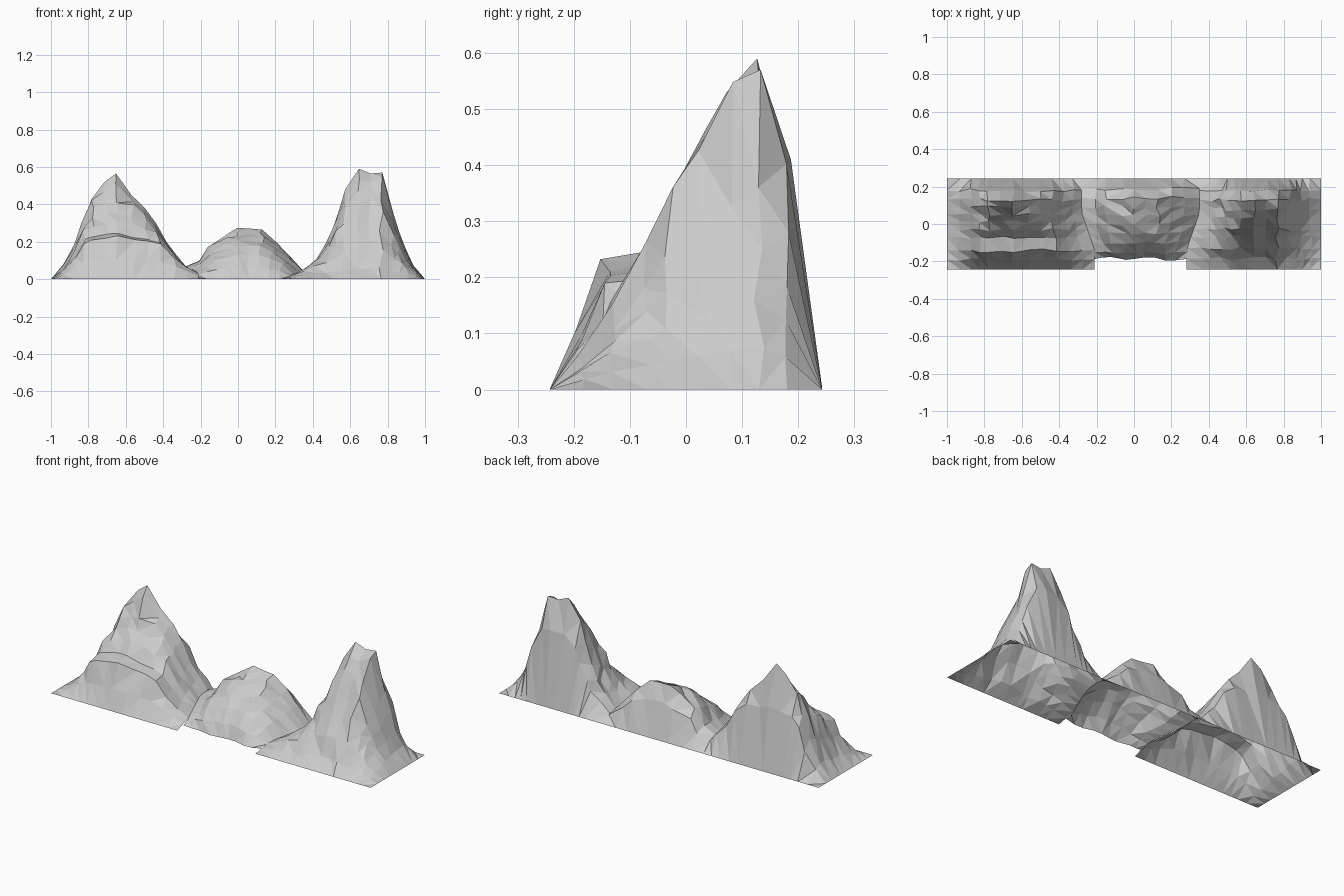
import bpy, random

if "Cube" in bpy.data.objects:
    bpy.data.objects.remove(bpy.data.objects["Cube"])

random.seed(7)

rock = bpy.data.materials.new("grey_rock")
rock.diffuse_color = (0.6, 0.6, 0.6, 1)
rock.use_nodes = True
rock.node_tree.nodes["Principled BSDF"].inputs["Base Color"].default_value = rock.diffuse_color


def interp(pts, v):
    """Piecewise-linear lookup in a list of (position, height)."""
    if v <= pts[0][0]:
        return pts[0][1]
    for (a, ha), (b, hb) in zip(pts, pts[1:]):
        if v <= b:
            return ha + (hb - ha) * (v - a) / (b - a)
    return pts[-1][1]


# Depth profile shared by the low slopes and the valleys (fraction of height)
FOOT = [(-0.243, 0), (-0.19, 0.25), (-0.1, 0.6), (0, 0.8), (0.13, 1), (0.19, 0.75), (0.243, 0)]


def valley_shift(y):
    """Valleys bend towards the middle hill near the front."""
    return 0.07 * min(1, max(0, (0.06 - y) / 0.2))


def mountain(name, ridge, depth, bend_left, bend_right, broad, front=None):
    """Open faceted sheet: ridge = skyline along x, depth = section along y.
    broad blends from a pointed cone (0) to a wide shoulder (1)."""
    peak = max(h for _, h in depth)
    xs = [p[0] for p in ridge]
    ys = [p[0] for p in depth]
    rows, cols = len(ys), len(xs)
    verts = []
    for i, x0 in enumerate(xs):
        u = i / (cols - 1)
        for j, y0 in enumerate(ys):
            edge = i in (0, cols - 1)
            inner = not edge and 0 < j < rows - 1
            crest = depth[j][1] == peak
            x, y = x0, y0
            if inner:
                x += random.uniform(-0.012, 0.012) * (0.3 if crest else 1)
                y += random.uniform(-0.01, 0.01)
            h = ridge[i][1]
            t = min(1, h / (0.5 * peak))
            foot = h * interp(FOOT, y0)
            cone = foot * (1 - t) + h * depth[j][1] / peak * t
            wide = min(foot * (1 - t) + h * t, depth[j][1])
            z = cone + (max(wide, cone) - cone) * broad * t
            if inner and not crest:
                z *= random.uniform(0.94, 1.02)
            x += valley_shift(y0) * (bend_left * (1 - u) ** 3 + bend_right * u ** 3)
            if front is not None and j == 0:
                y = front
                if not edge:
                    z = 0
                    y += random.uniform(-0.01, 0.01)
            verts.append((x, y, z))
    faces = []
    for i in range(cols - 1):
        for j in range(rows - 1):
            a, b = i * rows + j, (i + 1) * rows + j
            c, d = b + 1, a + 1
            # split each cell along the diagonal that bends least
            if abs(verts[a][2] - verts[c][2]) < abs(verts[b][2] - verts[d][2]):
                faces += [(a, b, c), (a, c, d)]
            else:
                faces += [(a, b, d), (b, c, d)]
    me = bpy.data.meshes.new(name)
    me.from_pydata(verts, [], faces)
    me.materials.append(rock)
    ob = bpy.data.objects.new(name, me)
    bpy.context.collection.objects.link(ob)
    return ob


# Left mountain with a ledge part-way up its front
mountain("left_mountain",
         [(-1, 0), (-0.93, 0.08), (-0.87, 0.2), (-0.825, 0.32), (-0.78, 0.43), (-0.71, 0.52),
          (-0.65, 0.565), (-0.57, 0.45), (-0.5, 0.38), (-0.44, 0.3), (-0.38, 0.2),
          (-0.33, 0.13), (-0.28, 0.07)],
         [(-0.243, 0), (-0.19, 0.11), (-0.143, 0.23), (-0.07, 0.255), (-0.03, 0.32), (0.01, 0.36),
          (0.05, 0.43), (0.09, 0.51), (0.13, 0.565), (0.18, 0.36), (0.243, 0)],
         0, 1, 0.6)

# Low hill, set back a little at the front
mountain("middle_hill",
         [(-0.28, 0.07), (-0.21, 0.1), (-0.15, 0.18), (-0.06, 0.24), (0, 0.275), (0.065, 0.27),
          (0.13, 0.265), (0.2, 0.2), (0.27, 0.13), (0.35, 0.045)],
         [(-0.19, 0), (-0.15, 0.07), (-0.1, 0.14), (-0.05, 0.18), (0, 0.21), (0.05, 0.24),
          (0.09, 0.26), (0.14, 0.275), (0.19, 0.19), (0.243, 0)],
         1, -1, 0.3, front=-0.187)

# Tall right mountain with a steep back
mountain("right_mountain",
         [(0.35, 0.045), (0.42, 0.11), (0.46, 0.175), (0.5, 0.25), (0.535, 0.36), (0.57, 0.48),
          (0.65, 0.59), (0.71, 0.565), (0.77, 0.57), (0.83, 0.36), (0.865, 0.25), (0.9, 0.16),
          (0.94, 0.075), (1, 0)],
         [(-0.243, 0), (-0.185, 0.06), (-0.13, 0.16), (-0.07, 0.265), (-0.03, 0.365), (0.03, 0.46),
          (0.08, 0.555), (0.13, 0.59), (0.18, 0.42), (0.243, 0)],
         -1, 0, 0.2)
